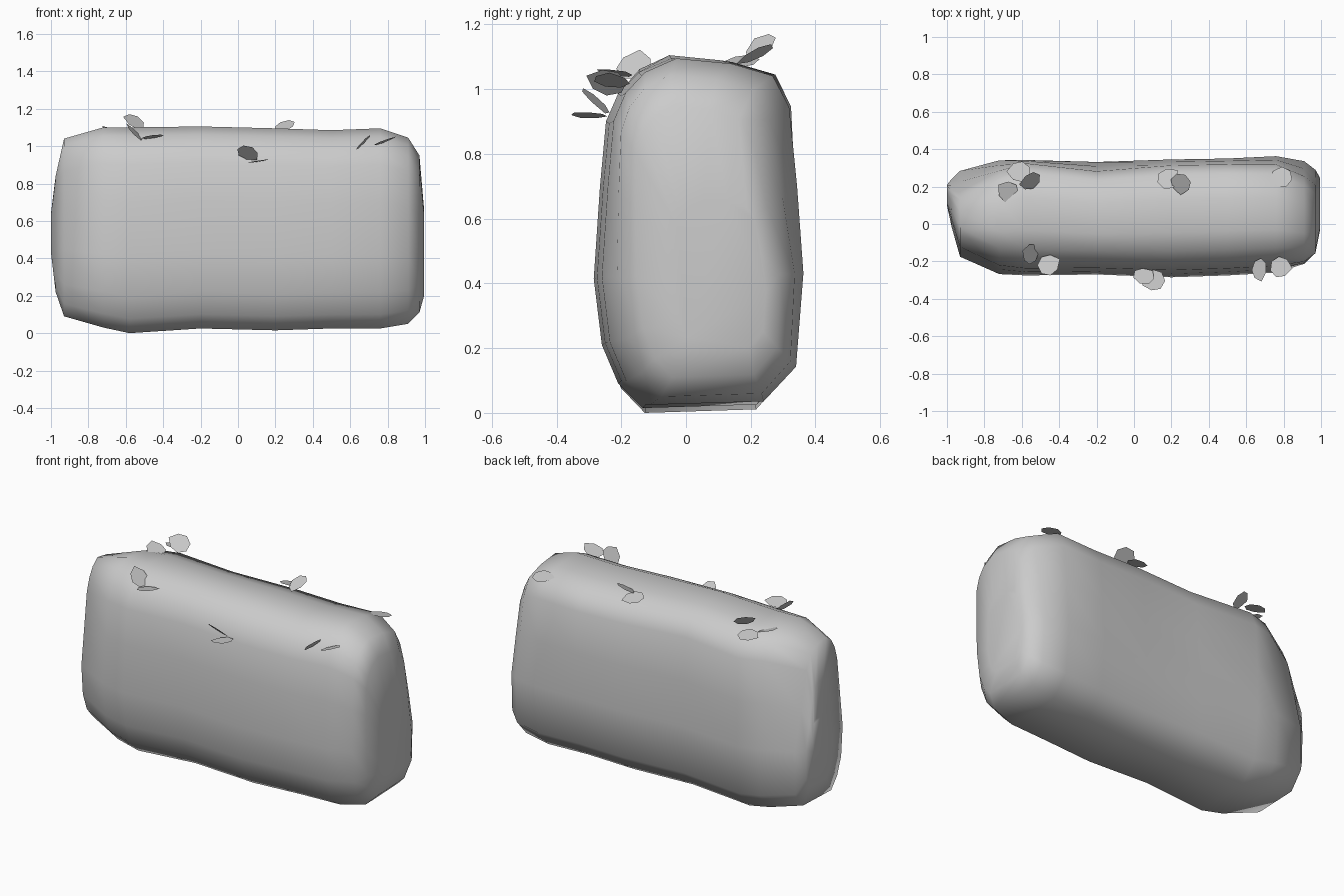
import bpy
import bmesh
import math
from mathutils import Vector

cube = bpy.data.objects.get("Cube")
if cube:
    bpy.data.objects.remove(cube, do_unlink=True)

grey = bpy.data.materials.new("plain grey")
grey.use_nodes = True
grey.diffuse_color = (0.6, 0.6, 0.6, 1)
grey.node_tree.nodes["Principled BSDF"].inputs["Base Color"].default_value = (0.6, 0.6, 0.6, 1)


def add_object(name, bm):
    bmesh.ops.recalc_face_normals(bm, faces=bm.faces)
    mesh = bpy.data.meshes.new(name)
    bm.to_mesh(mesh)
    bm.free()
    mesh.materials.append(grey)
    obj = bpy.data.objects.new(name, mesh)
    bpy.context.collection.objects.link(obj)
    return obj


# Hedge cross-section: (across, up), both from 0 to 1
section = [(0.24, 0), (0.8, 0.01), (0.96, 0.11), (1, 0.38), (0.98, 0.63), (0.95, 0.86),
           (0.87, 0.95), (0.66, 0.985), (0.38, 1), (0.22, 0.96), (0.12, 0.9), (0.06, 0.82),
           (0.03, 0.63), (0, 0.37), (0.04, 0.18), (0.12, 0.07)]

# Stations along the hedge: x, front, back, bottom, top, front lean, back lean
stations = [(-1, 0.1, 0.21, 0.43, 0.64, 0, 0), (-0.975, -0.02, 0.25, 0.22, 0.84, 0.04, -0.08),
            (-0.93, -0.18, 0.3, 0.09, 1.04, 0.05, -0.14),
            (-0.72, -0.27, 0.345, 0.03, 1.1, 0.02, -0.04),
            (-0.58, -0.275, 0.34, 0, 1.1, 0, 0.02), (-0.2, -0.27, 0.335, 0.025, 1.105, 0, -0.03),
            (0.2, -0.285, 0.345, 0.015, 1.095, 0, 0), (0.5, -0.275, 0.35, 0.025, 1.085, 0, 0),
            (0.76, -0.26, 0.365, 0.025, 1.095, 0, -0.02),
            (0.91, -0.21, 0.345, 0.05, 1.045, -0.03, -0.08),
            (0.97, -0.15, 0.3, 0.11, 0.95, -0.04, -0.09),
            (0.995, -0.03, 0.25, 0.2, 0.66, -0.02, -0.03)]


def section_point(station, u, v):
    x, front, back, bottom, top, front_lean, back_lean = station
    rise = max(v - 0.3, 0) / 0.7
    y0 = front + front_lean * rise
    y1 = back + back_lean * rise
    return x, y0 + u * (y1 - y0), bottom + v * (top - bottom)


# Hedge body
bm = bmesh.new()
rings = [[bm.verts.new(section_point(s, u, v)) for u, v in section] for s in stations]
n = len(section)
for a, b in zip(rings, rings[1:]):
    for i in range(n):
        j = (i + 1) % n
        bm.faces.new((a[i], a[j], b[j], b[i]))
bm.faces.new(rings[0])
bm.faces.new(rings[-1])
hedge = add_object("hedge_body", bm)
for poly in hedge.data.polygons:
    poly.use_smooth = True


# Loose leaves: position and facing
def add_leaf(name, position, facing, turn):
    rotation = Vector(facing).to_track_quat("Z", "Y").to_matrix()
    bm = bmesh.new()
    verts = []
    for i in range(7):
        angle = math.tau * i / 7 + turn
        stretch = 1.2 if i == 0 else 0.95
        flat = Vector((math.cos(angle) * stretch, math.sin(angle) * stretch, 0)) * 0.06
        verts.append(bm.verts.new(Vector(position) + rotation @ flat))
    bm.faces.new(verts)
    add_object(name, bm)


leaves = [
    ((-0.61, 0.28, 1.08), (0, 0.2, 1)),
    ((-0.67, 0.17, 1.085), (0.3, -0.1, 0.9)),
    ((-0.55, 0.23, 1.13), (0.45, -0.55, 0.7)),
    ((0.18, 0.24, 1.08), (0, 0.25, 1)),
    ((0.25, 0.22, 1.11), (-0.25, -0.4, 0.8)),
    ((0.79, 0.25, 1.05), (0, 0.2, 1)),
    ((-0.55, -0.16, 1.07), (0.7, -0.2, 0.7)),
    ((-0.46, -0.22, 1.05), (-0.15, 0.15, 1)),
    ((0.05, -0.28, 0.965), (0.2, 0.65, 0.75)),
    ((0.11, -0.3, 0.92), (-0.15, 0.05, 1)),
    ((0.67, -0.24, 1.02), (-0.7, 0.1, 0.7)),
    ((0.78, -0.23, 1.025), (-0.35, 0.1, 0.93)),
]
for k, (position, facing) in enumerate(leaves):
    add_leaf(f"leaf_{k + 1}", position, facing, k * 1.3)
